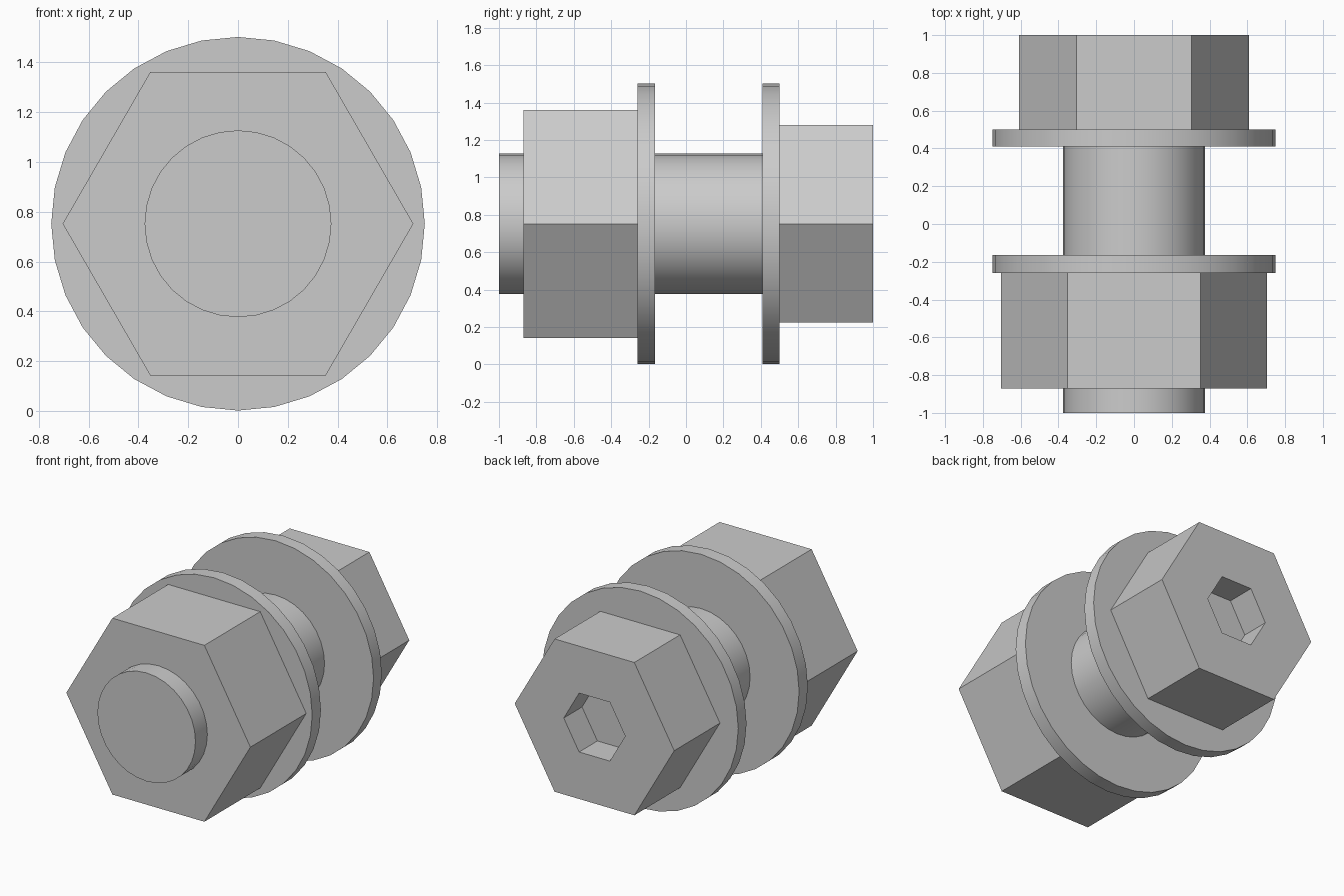
import bpy
import bmesh
from math import cos, sin, tau, radians

AXIS_Z = 0.752   # height of the bolt axis
SHAFT_R = 0.375
WASHER_R = 0.75

cube = bpy.data.objects.get("Cube")
if cube:
    bpy.data.objects.remove(cube, do_unlink=True)

# One plain grey for everything
steel = bpy.data.materials.new("grey_steel")
steel.use_nodes = True
grey = (0.6, 0.6, 0.6, 1)
steel.diffuse_color = grey
steel.node_tree.nodes["Principled BSDF"].inputs["Base Color"].default_value = grey


def lathe(name, sides, profile, closed=False):
    """Loft (radius, y) rings along the bolt axis; cap both ends unless closed."""
    bm = bmesh.new()
    rings = [[bm.verts.new((r * cos(tau * i / sides), y, AXIS_Z + r * sin(tau * i / sides)))
              for i in range(sides)] for r, y in profile]
    pairs = list(zip(rings, rings[1:]))
    if closed:
        pairs.append((rings[-1], rings[0]))
    else:
        bm.faces.new(rings[0])
        bm.faces.new(rings[-1])
    for a, b in pairs:
        for i in range(sides):
            j = (i + 1) % sides
            bm.faces.new((a[i], a[j], b[j], b[i]))
    bmesh.ops.recalc_face_normals(bm, faces=bm.faces[:])
    mesh = bpy.data.meshes.new(name)
    bm.to_mesh(mesh)
    bm.free()
    mesh.materials.append(steel)
    obj = bpy.data.objects.new(name, mesh)
    bpy.context.collection.objects.link(obj)
    bpy.ops.object.select_all(action='DESELECT')
    obj.select_set(True)
    bpy.context.view_layer.objects.active = obj
    bpy.ops.object.shade_smooth_by_angle(angle=radians(30))
    return obj


# Shaft, running from the front end into the head
lathe("shaft", 32, [(SHAFT_R, -1), (SHAFT_R, 0.6)])

# Hexagonal nut at the front
lathe("nut", 6, [(0.704, -0.87), (0.704, -0.26)])

# Flat washers with a hole for the shaft
for name, y0, y1 in (("front_washer", -0.26, -0.165), ("back_washer", 0.41, 0.5)):
    lathe(name, 32, [(SHAFT_R, y0), (WASHER_R, y0), (WASHER_R, y1), (SHAFT_R, y1)], closed=True)

# Hexagonal head with a hexagonal key socket in its end
lathe("bolt_head", 6, [(0.61, 0.5), (0.61, 1), (0.235, 1), (0.235, 0.8)])
